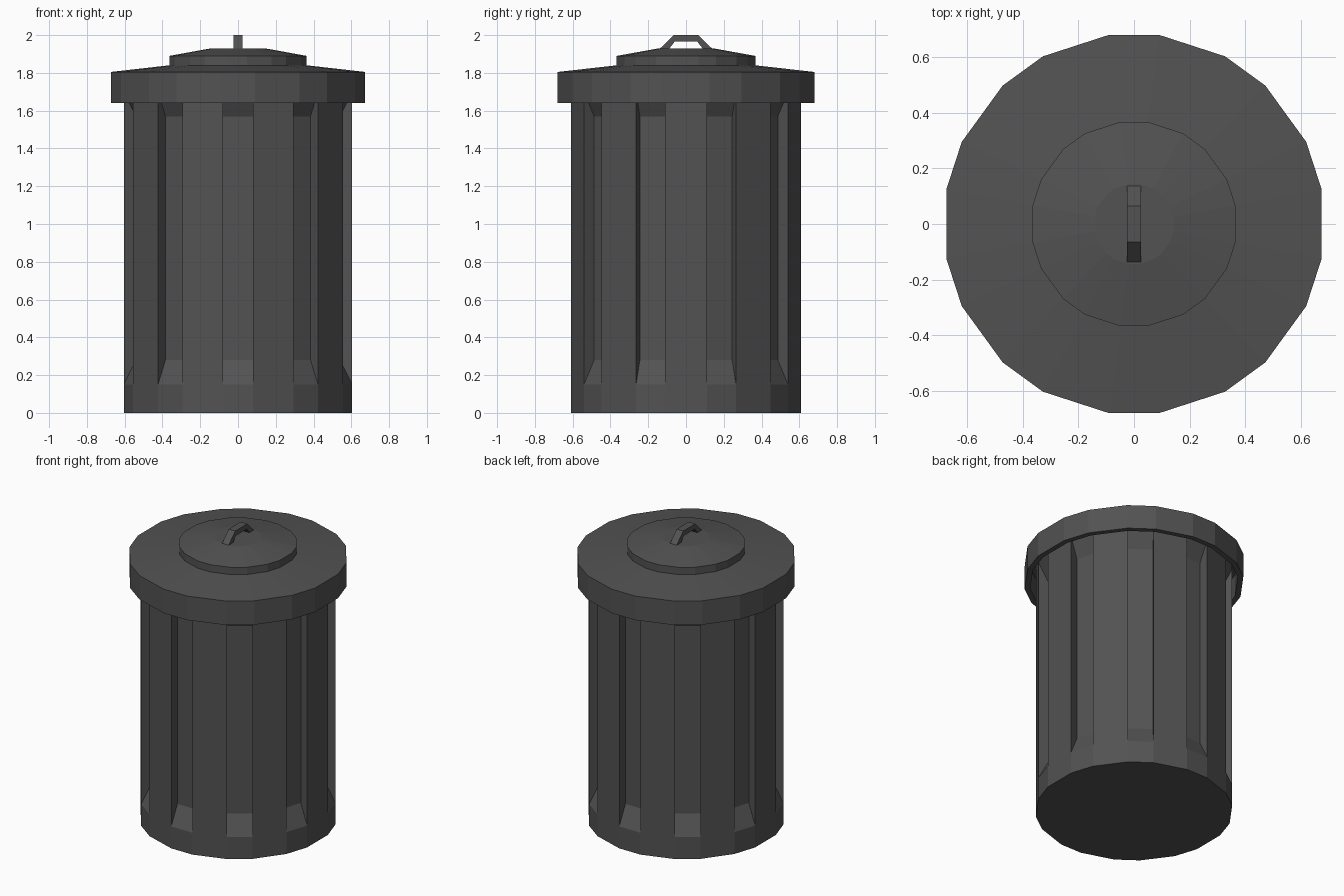
import bpy, bmesh, math
from mathutils import Vector

if "Cube" in bpy.data.objects:
    bpy.data.objects.remove(bpy.data.objects["Cube"])

mat = bpy.data.materials.new("dark grey metal")
mat.diffuse_color = (0.085, 0.085, 0.085, 1)
mat.use_nodes = True
mat.node_tree.nodes["Principled BSDF"].inputs["Base Color"].default_value = mat.diffuse_color

# 20 corner angles: ten narrow 15 degree sides alternating with ten 21 degree sides
ANGLES = [math.radians(-90 + 36 * i + s) for i in range(10) for s in (-7.5, 7.5)]
N = len(ANGLES)


def finish(bm, name):
    bmesh.ops.recalc_face_normals(bm, faces=bm.faces)
    me = bpy.data.meshes.new(name)
    bm.to_mesh(me)
    bm.free()
    me.materials.append(mat)
    ob = bpy.data.objects.new(name, me)
    bpy.context.collection.objects.link(ob)
    return ob


def ring(bm, r, z):
    return [bm.verts.new((r * math.cos(a), r * math.sin(a), z)) for a in ANGLES]


def bridge(bm, a, b, skip_narrow=False):
    for i in range(N):
        if skip_narrow and i % 2 == 0:
            continue
        j = (i + 1) % N
        bm.faces.new((a[i], a[j], b[j], b[i]))


# body: straight drum with ten recessed flutes
R, DEPTH = 0.615, 0.067
bm = bmesh.new()
base, low, high, top = [ring(bm, R, z) for z in (0, 0.15, 1.70, 1.81)]
bridge(bm, base, low)
bridge(bm, low, high, skip_narrow=True)
bridge(bm, high, top)
bm.faces.new(base)
bm.faces.new(top)
for i in range(0, N, 2):
    outer = [low[i], low[i + 1], high[i + 1], high[i]]
    mid = (ANGLES[i] + ANGLES[i + 1]) / 2
    inward = Vector((-math.cos(mid), -math.sin(mid), 0)) * DEPTH
    inner = []
    for v, dz in zip(outer, (0.13, 0.13, -0.13, -0.13)):
        inner.append(bm.verts.new(v.co + inward + Vector((0, 0, dz))))
    bm.faces.new(inner)
    for k in range(4):
        m = (k + 1) % 4
        bm.faces.new((outer[k], outer[m], inner[m], inner[k]))
finish(bm, "can_body")

# lid: hollow rim, sloped shoulder, raised step and shallow cone
bm = bmesh.new()
profile = [(0.65, 1.79), (0.65, 1.64), (0.685, 1.64), (0.685, 1.805),
           (0.37, 1.84), (0.37, 1.89), (0.145, 1.93)]
rings = [ring(bm, r, z) for r, z in profile]
for a, b in zip(rings, rings[1:]):
    bridge(bm, a, b)
bm.faces.new(rings[0])
bm.faces.new(rings[-1])
finish(bm, "lid")

# handle: bent flat bar, half profile mirrored in y
half = [(0.14, 1.927), (0.065, 2.0)]
half_in = [(0.06, 1.965), (0.09, 1.927)]
outline = half + [(-y, z) for y, z in reversed(half)]
outline += [(-y, z) for y, z in reversed(half_in)] + half_in
bm = bmesh.new()
left, right = [[bm.verts.new((x, y, z)) for y, z in outline] for x in (-0.025, 0.025)]
n = len(outline)
for i in range(n):
    j = (i + 1) % n
    bm.faces.new((left[i], left[j], right[j], right[i]))
# side faces as three quads: two legs and the grip
for s in (left, right):
    for q in ((0, 1, 6, 7), (1, 2, 5, 6), (2, 3, 4, 5)):
        bm.faces.new([s[k] for k in q])
finish(bm, "lid_handle")
